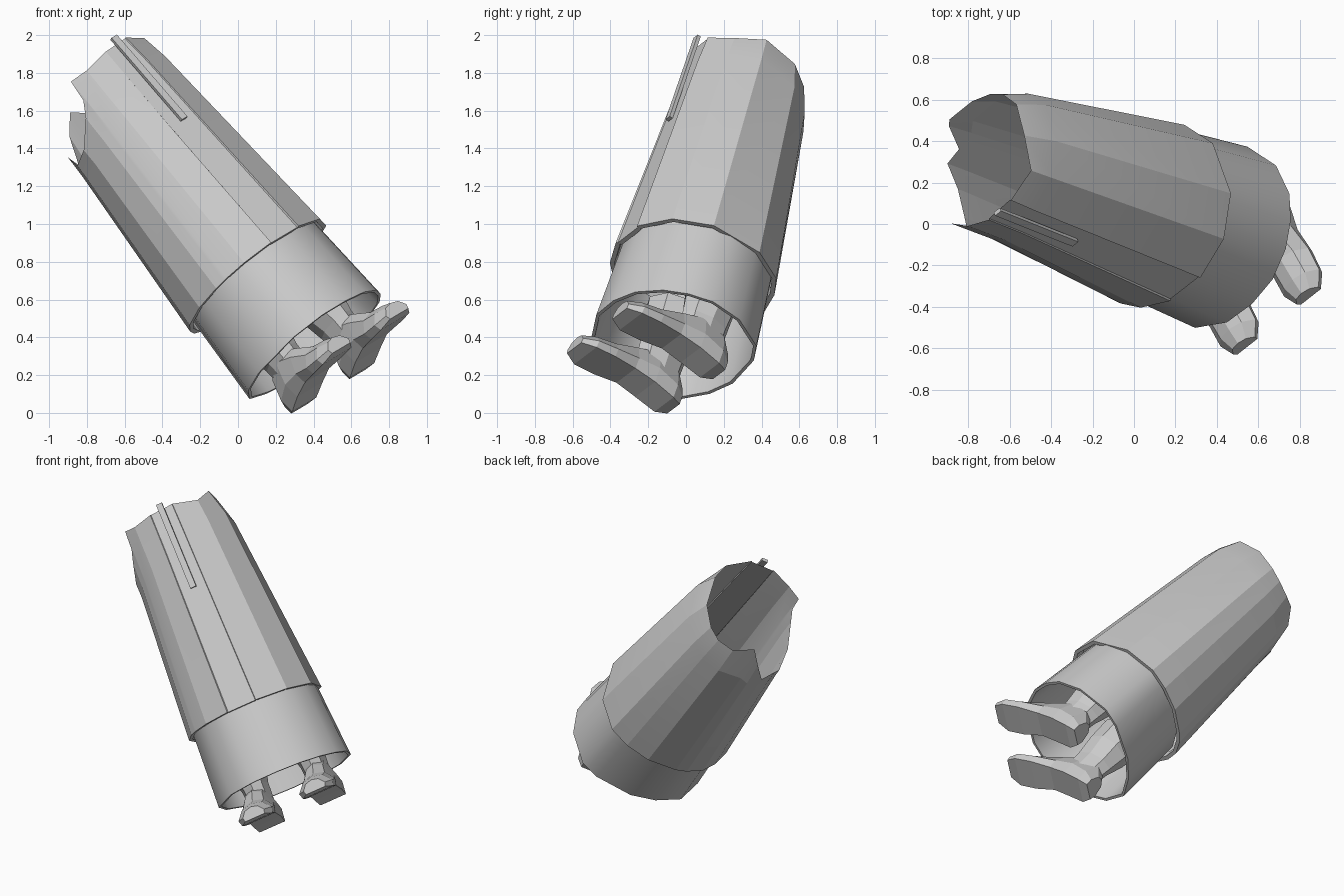
import bpy, bmesh, math
from mathutils import Vector

# Leaning local frame: A runs up the body, U and V span its cross-section
O = Vector((0.40, -0.06, 0.36))
A = Vector((-0.62, 0.22, 0.755)).normalized()
U = (Vector((0, 0, 1)) - A * A.z).normalized()
V = A.cross(U)
FRONT = math.radians(-40)
F = U * math.cos(FRONT) + V * math.sin(FRONT)   # forward, towards the toes
S = A.cross(F)                                  # sideways

grey = bpy.data.materials.new("plain_grey")
grey.diffuse_color = (0.6, 0.6, 0.6, 1)


def polar(deg, r, t):
    a = math.radians(deg)
    return O + U * (r * math.cos(a)) + V * (r * math.sin(a)) + A * t


def local(f, s, t):
    return O + F * f + S * s + A * t


def loft(name, rings, caps=False, smooth=None):
    """Skin a list of closed rings that share one point count."""
    bm = bmesh.new()
    rows = [[bm.verts.new(p) for p in ring] for ring in rings]
    n = len(rows[0])
    for low, high in zip(rows, rows[1:]):
        for j in range(n):
            k = (j + 1) % n
            bm.faces.new((low[j], low[k], high[k], high[j]))
    if caps:
        bm.faces.new(rows[0][::-1])
        bm.faces.new(rows[-1])
    mesh = bpy.data.meshes.new(name)
    bm.to_mesh(mesh)
    bm.free()
    mesh.materials.append(grey)
    ob = bpy.data.objects.new(name, mesh)
    bpy.context.collection.objects.link(ob)
    if smooth:
        bpy.ops.object.select_all(action='DESELECT')
        ob.select_set(True)
        bpy.context.view_layer.objects.active = ob
        bpy.ops.object.shade_smooth_by_angle(angle=math.radians(smooth))
    return ob


# Upper sleeve: angle, bottom radius, shoulder height, shoulder radius, rim height, rim radius
columns = [
    (-53.2, .460, 1.60, .375, 1.87, .365),
    (-52.8, .450, 1.60, .369, 1.87, .359),   # recessed front strip
    (-28.2, .450, 1.70, .374, 1.88, .354),
    (-27.8, .460, 1.70, .380, 1.88, .360),
    (0, .465, 1.70, .375, 1.85, .350),
    (28, .465, 1.72, .370, 1.90, .315),
    (65, .460, 1.68, .355, 1.86, .305),
    (92, .455, 1.64, .345, 1.82, .300),
    (110, .435, 1.60, .340, 1.80, .300),
    (132, .425, 1.60, .345, 1.80, .295),
    (158, .435, 1.60, .350, 1.85, .270),     # torn edge starts
    (168, .445, 1.55, .360, 1.75, .335),
    (183, .460, 1.50, .370, 1.58, .365),
    (196, .460, 1.50, .380, 1.63, .375),
    (212, .460, 1.45, .385, 1.54, .380),
    (237, .460, 1.45, .385, 1.55, .385),
    (258, .460, 1.50, .380, 1.66, .375),
    (266, .460, 1.50, .375, 1.74, .370),
    (268, .460, 1.50, .375, 1.86, .370),
    (284, .460, 1.55, .370, 1.85, .365),
]
loft("upper_sleeve", [
    [polar(c[0], c[1] - 0.03, 0.54) for c in columns],
    [polar(c[0], c[1] - 0.025, 0.48) for c in columns],
    [polar(c[0], c[1], 0.48) for c in columns],
    [polar(c[0], c[3], c[2]) for c in columns],
    [polar(c[0], c[5], c[4]) for c in columns],
], smooth=12)

# Lower sleeve: rim outline as angle and radius, flattened at the back
rim = [(7, .445), (25, .453), (42, .465), (64, .465), (91, .457), (107, .43),
       (142, .395), (167, .405), (191, .445), (215, .447), (240, .45),
       (278, .455), (303, .447), (325, .435), (346, .440)]
loft("lower_sleeve", [
    [polar(a, r * k - inset, t) for a, r in rim]
    for k, inset, t in ((.93, .018, .54), (1, .018, 0), (1, 0, 0), (.93, 0, .54))
], smooth=45)

# Slim bar lying along the front strip
loft("front_bar", [
    [local(f + df, ds, t) for df, ds in ((-.01, -.02), (.01, -.02), (.01, .02), (-.01, .02))]
    for f, t in ((0.40, 1.32), (0.376, 1.91))
], caps=True)

# Shoes: forward position, half width, sole height, top height
shoe = [
    (-0.19, 0.065, -0.21, -0.07),
    (-0.13, 0.100, -0.22, 0.02),
    (0.00, 0.105, -0.20, 0.06),
    (0.13, 0.100, -0.19, 0.00),
    (0.27, 0.120, -0.21, -0.08),
    (0.39, 0.118, -0.225, -0.115),
    (0.465, 0.075, -0.22, -0.145),
]
# Cross-section: share of half width, share of height
section = [(-0.9, 0), (0.9, 0), (1, 0.35), (0.6, 0.85), (0, 1), (-0.6, 0.85), (-1, 0.35)]
# Legs: height, radius along, radius across
leg = [(-0.10, 0.13, 0.08), (0.04, 0.14, 0.09), (0.18, 0.15, 0.13), (0.36, 0.16, 0.15)]

for side, s0 in (("left", -0.20), ("right", 0.23)):
    loft(side + "_shoe", [
        [local(f, s0 + w * a, lo + (hi - lo) * b) for a, b in section]
        for f, w, lo, hi in shoe
    ], caps=True)
    loft(side + "_leg", [
        [local(rf * math.cos(i * math.pi / 4) - 0.03,
               s0 * 0.95 + rs * math.sin(i * math.pi / 4), t) for i in range(8)]
        for t, rf, rs in leg
    ], caps=True)
